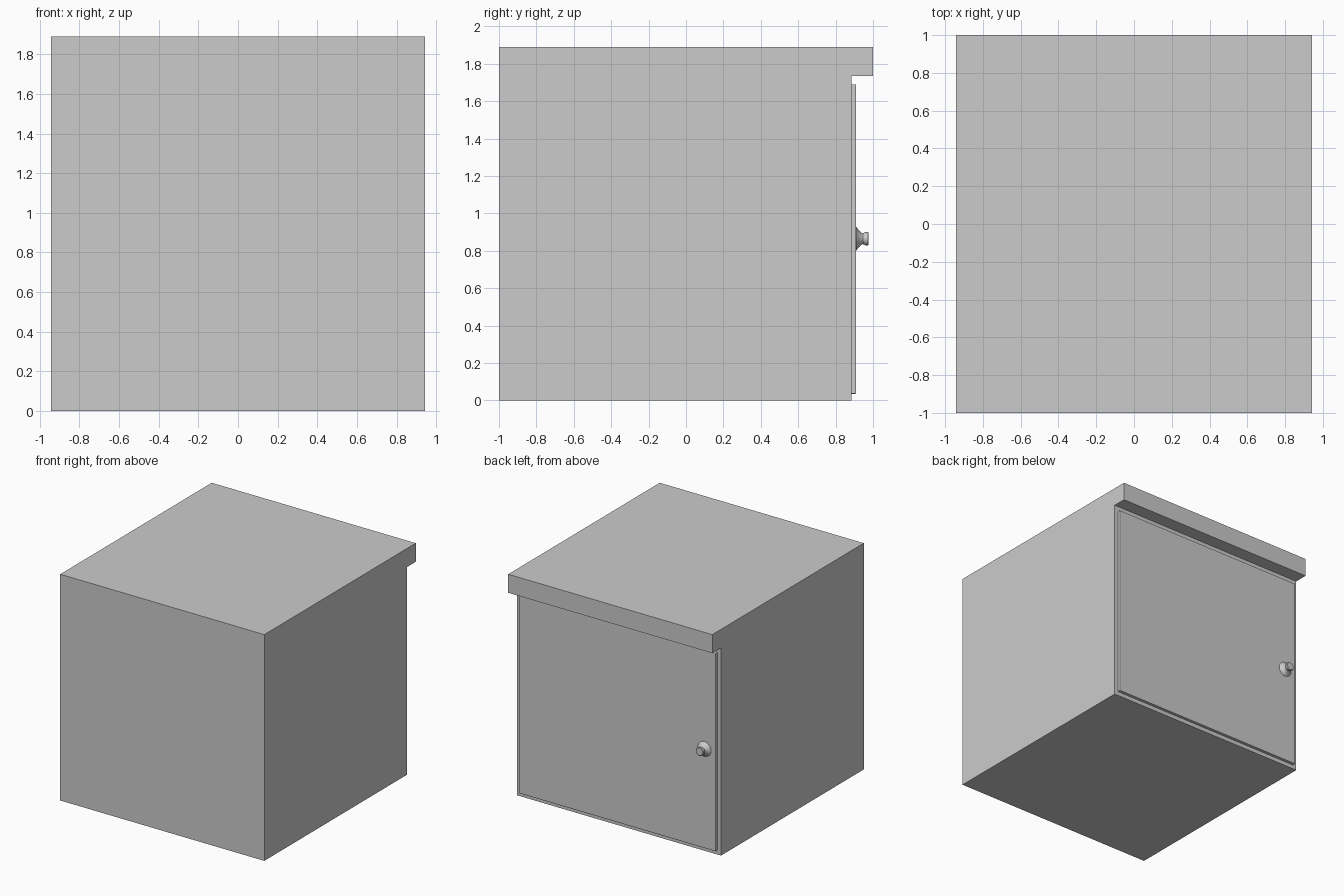
import bpy, bmesh
from math import sin, cos, pi

if "Cube" in bpy.data.objects:
    bpy.data.objects.remove(bpy.data.objects["Cube"])


def finish(name, bm):
    bmesh.ops.recalc_face_normals(bm, faces=bm.faces[:])
    mesh = bpy.data.meshes.new(name)
    bm.to_mesh(mesh)
    bm.free()
    obj = bpy.data.objects.new(name, mesh)
    bpy.context.collection.objects.link(obj)
    return obj


def extrude_profile(name, profile, half_width):
    """Extrude a (y, z) outline symmetrically along x."""
    bm = bmesh.new()
    face = bm.faces.new([bm.verts.new((-half_width, y, z)) for y, z in profile])
    new = bmesh.ops.extrude_face_region(bm, geom=[face])["geom"]
    verts = [v for v in new if isinstance(v, bmesh.types.BMVert)]
    bmesh.ops.translate(bm, verts=verts, vec=(2 * half_width, 0, 0))
    return finish(name, bm)


def turned_along_y(name, profile, x, z, sides):
    """Lathe a (radius, y) outline around a y-directed axis, with end caps."""
    bm = bmesh.new()
    rings = [[bm.verts.new((x + r * cos(2 * pi * i / sides), y,
                            z + r * sin(2 * pi * i / sides)))
              for i in range(sides)] for r, y in profile]
    for a, b in zip(rings, rings[1:]):
        for i in range(sides):
            j = (i + 1) % sides
            bm.faces.new((a[i], a[j], b[j], b[i]))
    bm.faces.new(rings[0])
    bm.faces.new(rings[-1])
    return finish(name, bm)


# cabinet body with overhanging top lip on the door side
extrude_profile("cabinet_body", [
    (-1, 0), (0.885, 0), (0.885, 1.735), (1, 1.735), (1, 1.89), (-1, 1.89)], 0.943)

# door panel with a small softened edge
door = extrude_profile("door", [
    (0.88, 0.035), (0.91, 0.035), (0.91, 1.69), (0.88, 1.69)], 0.91)
bevel = door.modifiers.new("edge", "BEVEL")
bevel.width = 0.005
bevel.segments = 2

# turned door knob: flared foot, narrow neck, rounded cap
knob = turned_along_y("door_knob", [
    (0.063, 0.905), (0.062, 0.911), (0.046, 0.924), (0.032, 0.938),
    (0.029, 0.945), (0.034, 0.957), (0.037, 0.965), (0.036, 0.972),
    (0.031, 0.976)], -0.807, 0.865, 20)

# smooth shading with sharp corners kept
bpy.ops.object.select_all(action="DESELECT")
knob.select_set(True)
bpy.context.view_layer.objects.active = knob
bpy.ops.object.shade_smooth_by_angle(angle=0.6)
